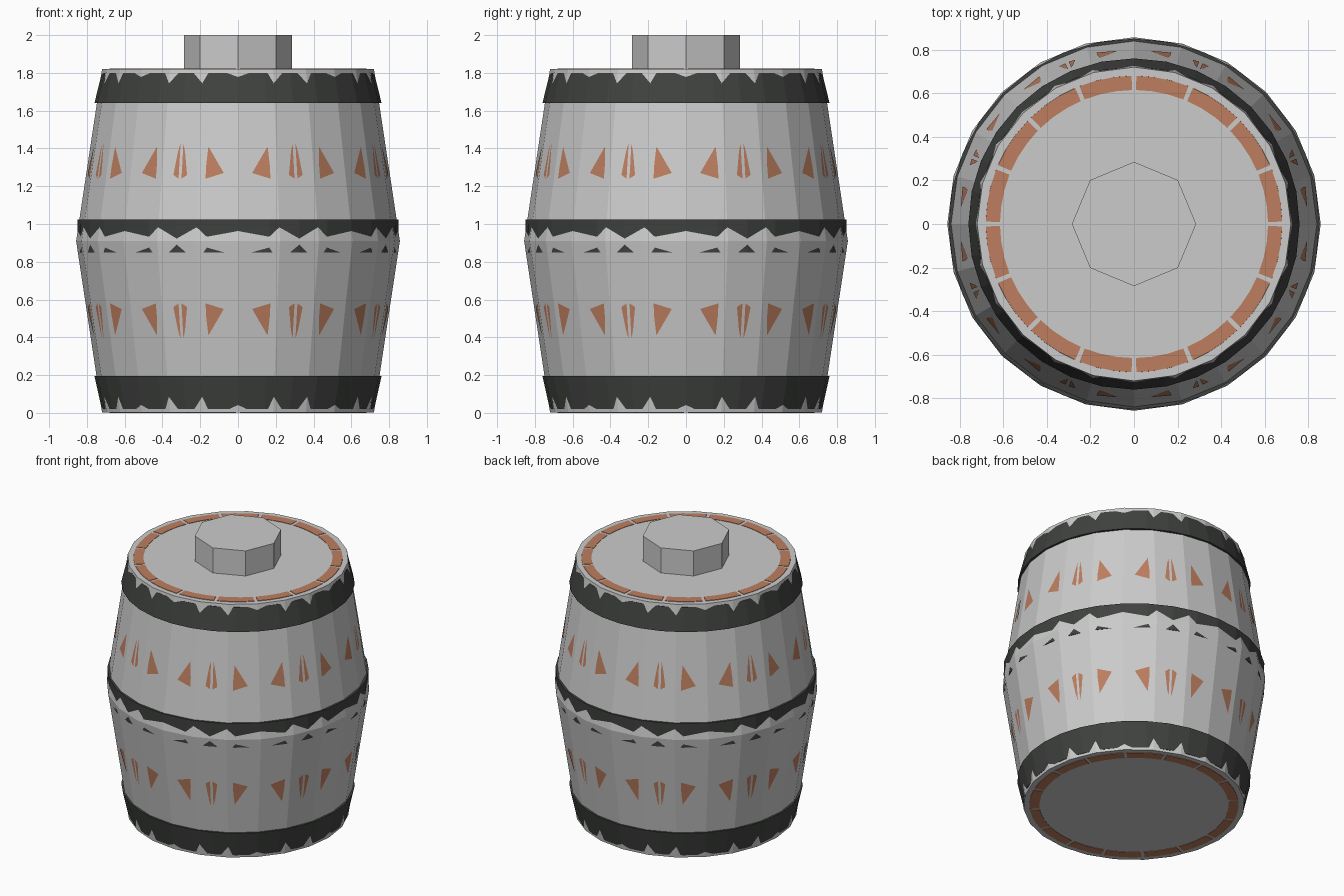
import bpy, bmesh
from math import sin, cos, radians, pi

if "Cube" in bpy.data.objects:
    bpy.data.objects.remove(bpy.data.objects["Cube"])

H, MID = 1.82, 0.91
R_END, R_MID = 0.72, 0.857


def material(name, rgb):
    m = bpy.data.materials.new(name)
    m.diffuse_color = (*rgb, 1)
    m.use_nodes = True
    m.node_tree.nodes["Principled BSDF"].inputs["Base Color"].default_value = m.diffuse_color
    return m


wood = material("plank_brown", (0.51, 0.21, 0.115))
iron = material("dark_iron", (0.05, 0.054, 0.05))


def finish(bm, name, mat=None):
    me = bpy.data.meshes.new(name)
    bm.to_mesh(me)
    bm.free()
    ob = bpy.data.objects.new(name, me)
    bpy.context.collection.objects.link(ob)
    if mat:
        me.materials.append(mat)
    return ob


def polar(r, deg, z):
    return (r * cos(radians(deg)), r * sin(radians(deg)), z)


def lathe(name, profile, sides, mat=None, ring=False):
    """Revolve (r, z) points; a ring closes its profile, otherwise ends are capped."""
    bm = bmesh.new()
    loops = [[bm.verts.new(polar(r, 360 * i / sides, z)) for i in range(sides)]
             for r, z in profile]
    pairs = list(zip(loops, loops[1:]))
    if ring:
        pairs.append((loops[-1], loops[0]))
    else:
        bm.faces.new(loops[0])
        bm.faces.new(loops[-1])
    for a, b in pairs:
        for i in range(sides):
            j = (i + 1) % sides
            bm.faces.new((a[i], a[j], b[j], b[i]))
    bmesh.ops.recalc_face_normals(bm, faces=bm.faces)
    return finish(bm, name, mat)


# Grey barrel body and the octagonal bung on the lid
lathe("barrel_body", [(R_END, 0.003), (R_MID, MID), (R_END, H)], 24)
lathe("bung", [(0.285, H - 0.05), (0.285, 2.0)], 8)

# Iron hoops, biting slightly into the body facets
lathe("top_hoop", [(0.68, 1.64), (0.76, 1.64), (0.721, 1.80), (0.68, 1.80)], 32, iron, True)
lathe("bottom_hoop", [(0.68, 0.02), (0.721, 0.02), (0.76, 0.195), (0.68, 0.195)], 32, iron, True)
lathe("middle_hoop", [(0.78, 0.85), (0.8455, 0.85), (0.851, 1.025), (0.78, 1.025)], 32, iron, True)

# Sixteen curved planks inside the body, their ends showing in lid and base
bm = bmesh.new()
section = [(0.615, 0), (0.68, 0), (0.80, MID), (0.68, H + 0.003), (0.615, H + 0.003), (0.735, MID)]
STEPS, GAP = 3, 0.9
for p in range(16):
    a0, a1 = 22.5 * p + GAP, 22.5 * (p + 1) - GAP
    rows = [[bm.verts.new(polar(r, a0 + (a1 - a0) * s / STEPS, z)) for r, z in section]
            for s in range(STEPS + 1)]
    for a, b in zip(rows, rows[1:]):
        for i in range(6):
            j = (i + 1) % 6
            bm.faces.new((a[i], a[j], b[j], b[i]))
    for row in (rows[0], rows[-1]):
        bm.faces.new((row[0], row[1], row[2], row[5]))
        bm.faces.new((row[5], row[2], row[3], row[4]))
bmesh.ops.recalc_face_normals(bm, faces=bm.faces)
finish(bm, "planks", wood)


# Plank slivers breaking through the body facets, mirrored in angle and height
def on_facet(deg, z):
    r = R_MID + (R_END - R_MID) * abs(z - MID) / MID
    off = deg % 15 - 7.5
    return polar(r * cos(pi / 24) / cos(radians(off)) + 0.002, deg, z)


slivers = [
    [(5.4, 1.27), (12.3, 1.24), (12.3, 1.30), (11.6, 1.41)],
    [(19.7, 1.26), (21.9, 1.24), (21.9, 1.43), (21.0, 1.38)],
]
bm = bmesh.new()
for k in range(8):
    for shape in slivers:
        for flip_a in (False, True):
            for flip_z in (False, True):
                pts = [on_facet(45 * k + (45 - a if flip_a else a), H - z if flip_z else z)
                       for a, z in shape]
                if flip_a != flip_z:
                    pts.reverse()
                bm.faces.new([bm.verts.new(c) for c in pts])
finish(bm, "plank_slivers", wood)
